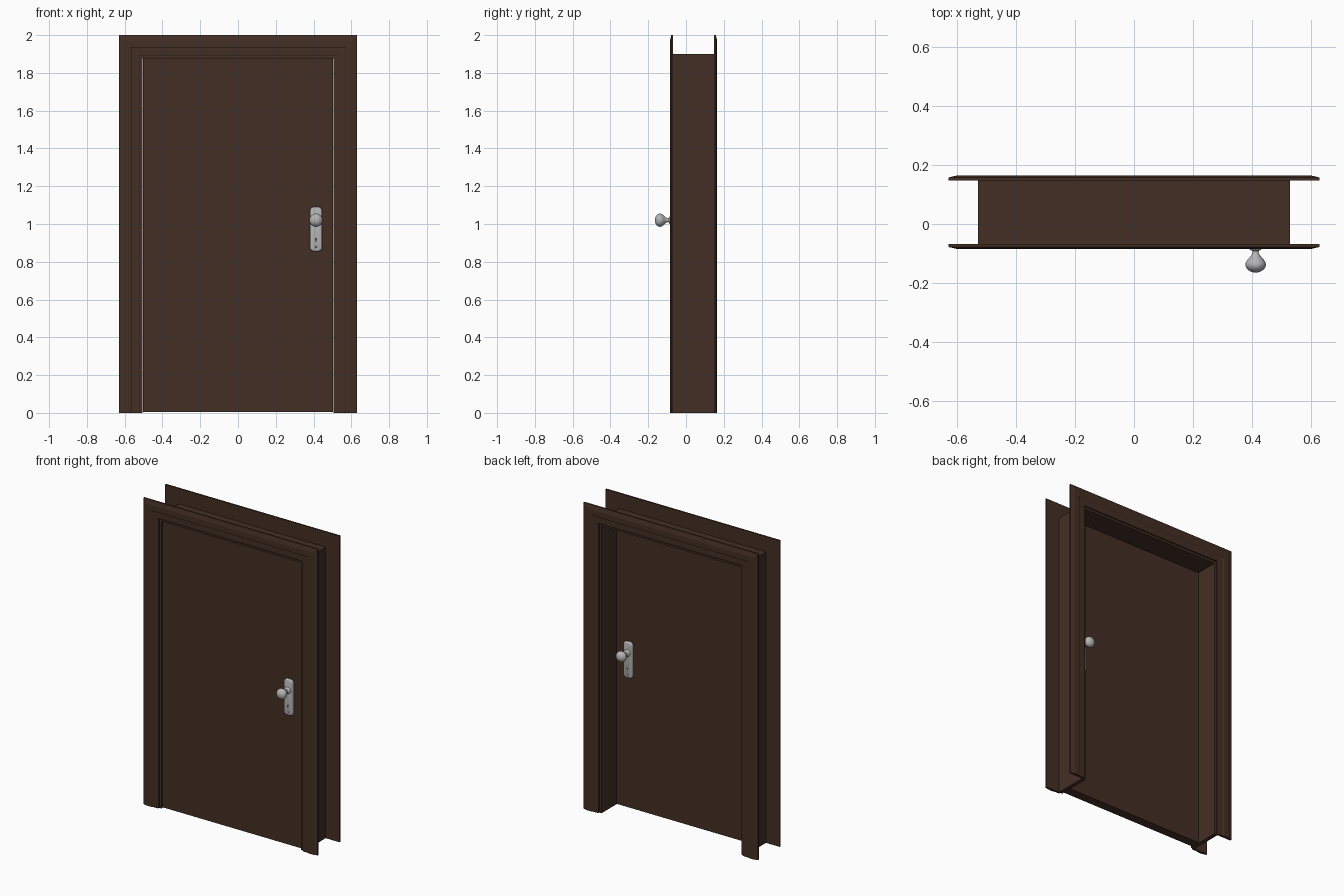
import bpy, bmesh, math

if "Cube" in bpy.data.objects:
    bpy.data.objects.remove(bpy.data.objects["Cube"])

def material(name, col):
    m = bpy.data.materials.new(name)
    m.diffuse_color = (*col, 1)
    m.use_nodes = True
    m.node_tree.nodes["Principled BSDF"].inputs["Base Color"].default_value = m.diffuse_color
    return m

WOOD = material("dark brown wood", (0.056, 0.028, 0.018))
METAL = material("satin metal", (0.46, 0.46, 0.46))
DARK = material("keyhole black", (0.02, 0.02, 0.02))

def finish(bm, name, mat, smooth=None):
    bmesh.ops.recalc_face_normals(bm, faces=bm.faces)
    me = bpy.data.meshes.new(name)
    bm.to_mesh(me)
    bm.free()
    me.materials.append(mat)
    ob = bpy.data.objects.new(name, me)
    bpy.context.collection.objects.link(ob)
    if smooth:
        bpy.context.view_layer.objects.active = ob
        ob.select_set(True)
        bpy.ops.object.shade_smooth_by_angle(angle=math.radians(smooth))
        ob.select_set(False)
    return ob

HALF_W, HEAD = 0.52, 1.89      # clear opening inside the casing

def sweep_frame(name, profile):
    """Sweep (outward offset, y) profile up, over and down with mitred corners."""
    bm = bmesh.new()
    rings = []
    for side, top in ((-1, False), (-1, True), (1, True), (1, False)):
        rings.append([bm.verts.new((side * (HALF_W + o), y, HEAD + o if top else 0))
                      for o, y in profile])
    n = len(profile)
    for a, b in zip(rings, rings[1:]):
        for i in range(n):
            j = (i + 1) % n
            bm.faces.new((a[i], a[j], b[j], b[i]))
    bm.faces.new(rings[0])
    bm.faces.new(rings[-1])
    return finish(bm, name, WOOD)

# Casings: stepped moulding on both wall faces
MOULD = [(0, 0), (0, .010), (.008, .013), (.042, .013), (.048, .017),
         (.08, .017), (.11, .010), (.11, 0)]
sweep_frame("front_casing", [(o, -0.068 - d) for o, d in MOULD])
sweep_frame("back_casing", [(o, 0.148 + d) for o, d in MOULD])

# Jamb lining between the casings
sweep_frame("jamb", [(-.015, -.07), (.01, -.07), (.01, .15), (-.015, .15)])

# Door leaf
bm = bmesh.new()
bmesh.ops.create_cube(bm, size=1)
for v in bm.verts:
    v.co = (v.co.x * 1.008, -0.03 + v.co.y * 0.06, 0.94 + v.co.z * 1.87)
finish(bm, "door_leaf", WOOD)

# Handle sets, mirrored about the middle of the leaf
HX, MID = 0.413, -0.03

def rounded_rect(hw, hh, r, steps=6):
    pts = []
    for k, (sx, sz) in enumerate(((1, 1), (-1, 1), (-1, -1), (1, -1))):
        for i in range(steps + 1):
            a = math.pi / 2 * (k + i / steps)
            pts.append((sx * (hw - r) + r * math.cos(a), sz * (hh - r) + r * math.sin(a)))
    return pts

def loft_plate(name, layers, z, s, mat, smooth=None):
    """Stack of outlines, each (points, distance from the leaf centre)."""
    bm = bmesh.new()
    rings = [[bm.verts.new((HX + x, MID + s * d, z + h)) for x, h in pts]
             for pts, d in layers]
    for a, b in zip(rings, rings[1:]):
        for i in range(len(a)):
            j = (i + 1) % len(a)
            bm.faces.new((a[i], a[j], b[j], b[i]))
    bm.faces.new(rings[0])
    bm.faces.new(rings[-1])
    return finish(bm, name, mat, smooth)

KNOB = [(0, .03), (.022, .045), (.022, .054), (.018, .058), (.011, .061), (.010, .067),
        (.013, .074), (.021, .084), (.029, .093), (.034, .102), (.035, .109),
        (.033, .117), (.027, .125), (.018, .131), (.009, .134), (0, .135)]

for side, s in (("front", -1), ("back", 1)):
    loft_plate(side + "_plate",
               [(rounded_rect(.0325, .1175, .022), .029),
                (rounded_rect(.0325, .1175, .022), .040),
                (rounded_rect(.030, .115, .020), .044),
                (rounded_rect(.025, .110, .016), .046)], 0.9725, s, METAL, 40)
    # Lathed knob
    bm = bmesh.new()
    vs = [bm.verts.new((HX + r, MID + s * d, 1.02)) for r, d in KNOB]
    es = [bm.edges.new(p) for p in zip(vs, vs[1:])]
    bmesh.ops.spin(bm, geom=vs + es, cent=(HX, MID, 1.02), axis=(0, 1, 0),
                   angle=math.tau, steps=32, use_merge=True)
    bmesh.ops.remove_doubles(bm, verts=bm.verts, dist=1e-5)
    finish(bm, side + "_knob", METAL, 50)
    # Keyhole: round top and slot below
    loft_plate(side + "_keyhole_round",
               [(rounded_rect(.005, .005, .005), .045),
                (rounded_rect(.005, .005, .005), .0465)], 0.92, s, DARK)
    loft_plate(side + "_keyhole_slot",
               [(rounded_rect(.0025, .008, .002), .045),
                (rounded_rect(.0025, .008, .002), .0464)], 0.912, s, DARK)
    # Fixing screw near the foot of the plate
    loft_plate(side + "_screw",
               [(rounded_rect(.005, .005, .005), .045),
                (rounded_rect(.004, .004, .004), .048)], 0.878, s, METAL)
